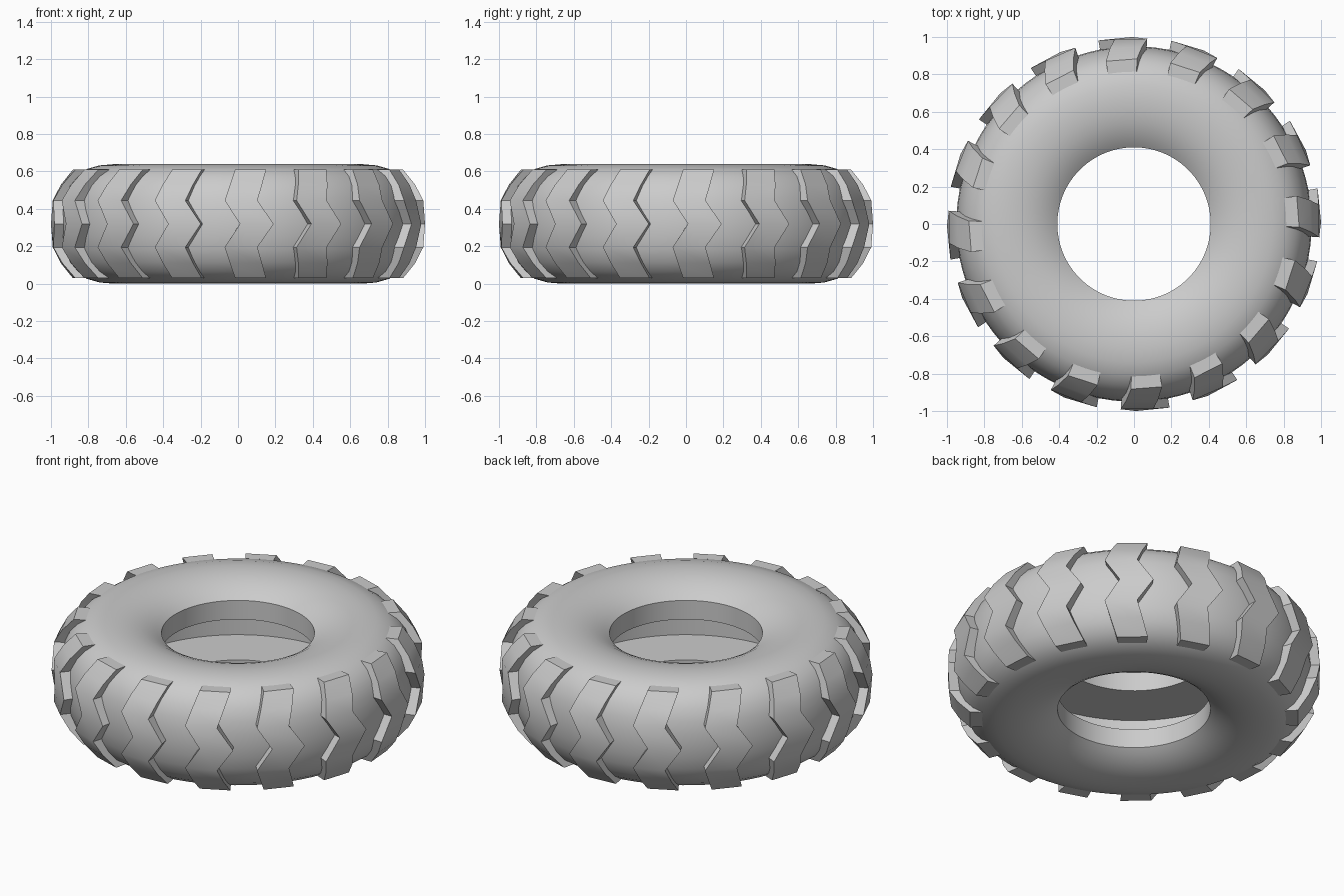
import bpy, bmesh, math

if "Cube" in bpy.data.objects:
    bpy.data.objects.remove(bpy.data.objects["Cube"])

MID = 0.319      # half of the tyre height
SEGS = 96
LUGS = 16


def make_object(name, bm):
    bmesh.ops.recalc_face_normals(bm, faces=bm.faces[:])
    mesh = bpy.data.meshes.new(name)
    bm.to_mesh(mesh)
    bm.free()
    ob = bpy.data.objects.new(name, mesh)
    bpy.context.collection.objects.link(ob)
    return ob


def smooth(ob, degrees):
    bpy.ops.object.select_all(action='DESELECT')
    ob.select_set(True)
    bpy.context.view_layer.objects.active = ob
    bpy.ops.object.shade_smooth_by_angle(angle=math.radians(degrees))


def polar(r, a, h):
    return (r * math.cos(a), r * math.sin(a), MID + h)


# Tyre body: upper half profile (radius, height above the middle), mirrored
half = [(0.73, 0.12), (0.41, 0.12), (0.41, 0.232), (0.44, 0.255), (0.49, 0.282),
        (0.54, 0.301), (0.60, 0.314), (0.67, 0.319), (0.74, 0.313), (0.81, 0.293),
        (0.865, 0.255), (0.905, 0.205), (0.932, 0.14), (0.945, 0.07), (0.95, 0.0)]
profile = half + [(r, -h) for r, h in reversed(half[:-1])]
bm = bmesh.new()
rings = [[bm.verts.new(polar(r, 2 * math.pi * i / SEGS, h)) for r, h in profile]
         for i in range(SEGS)]
n = len(profile)
for i in range(SEGS):
    a, b = rings[i], rings[(i + 1) % SEGS]
    for j in range(n):
        k = (j + 1) % n
        bm.faces.new((a[j], b[j], b[k], a[k]))
smooth(make_object("tyre_body", bm), 35)

# Zigzag tread lugs: (height, outer radius, root radius, start angle, end angle)
side = [(0.29, 0.883, 0.80, -1.0, 9.8), (0.21, 0.948, 0.87, -2.6, 7.8),
        (0.125, 0.993, 0.91, -4.1, 6.0)]
rows = side + [(0.0, 1.0, 0.93, 0.6, 11.0)] + \
    [(-h, ro, ri, a, b) for h, ro, ri, a, b in reversed(side)]
bm = bmesh.new()
for i in range(LUGS):
    base = math.radians(-90 + 360 * i / LUGS)
    loops = []
    for h, ro, ri, a, b in rows:
        a, b = base + math.radians(a), base + math.radians(b)
        loops.append([bm.verts.new(polar(r, t, h))
                      for r, t in ((ri, a), (ro, a), (ro, b), (ri, b))])
    for p, q in zip(loops, loops[1:]):
        for j in range(4):
            k = (j + 1) % 4
            bm.faces.new((p[j], p[k], q[k], q[j]))
    bm.faces.new(loops[0])
    bm.faces.new(loops[-1][::-1])
smooth(make_object("tread_lugs", bm), 25)
